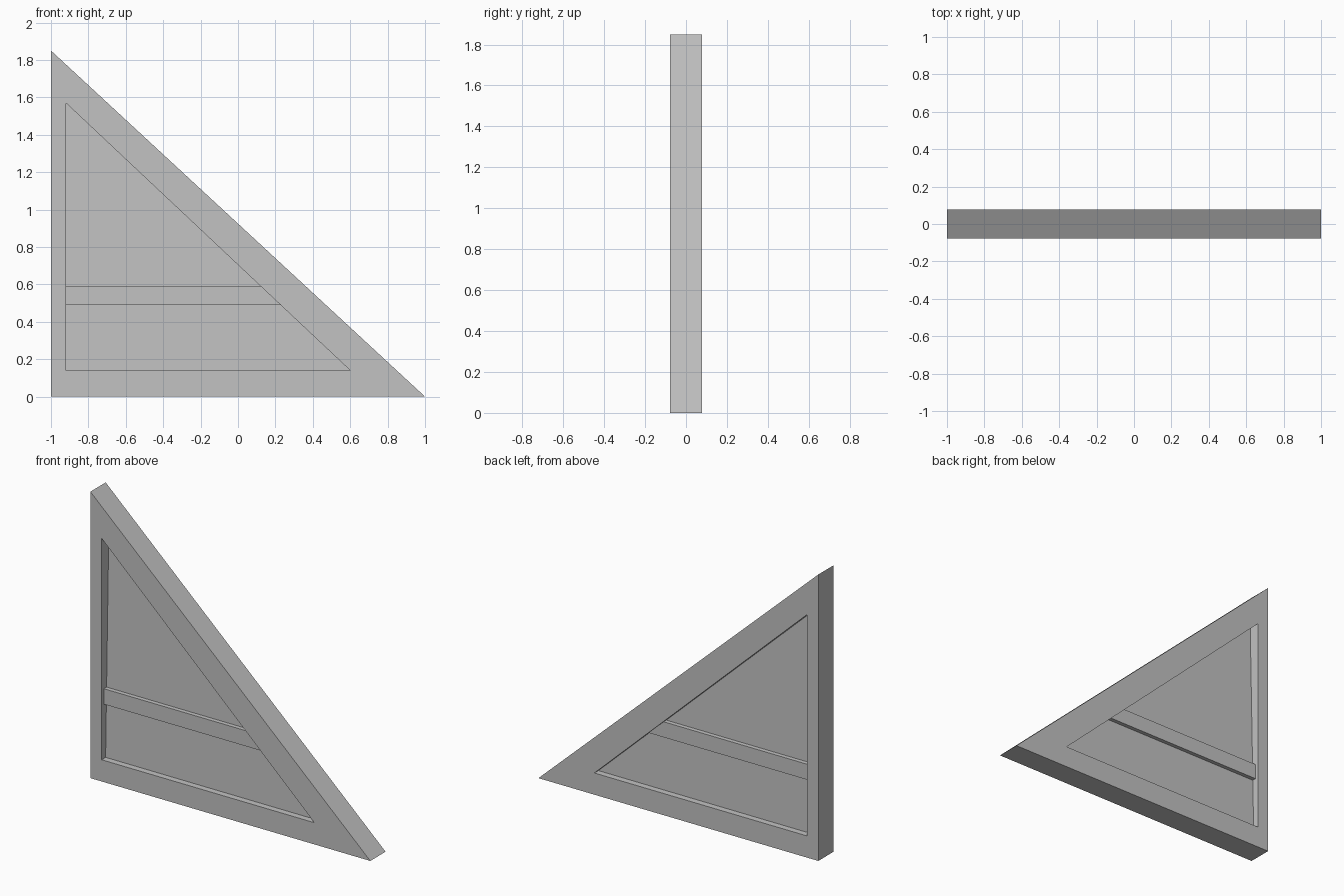
import bpy
import bmesh

cube = bpy.data.objects.get("Cube")
if cube:
    bpy.data.objects.remove(cube, do_unlink=True)

# Single plain grey finish
grey = bpy.data.materials.new("plain_grey")
grey.use_nodes = True
colour = (0.54, 0.54, 0.54, 1)
grey.diffuse_color = colour
grey.node_tree.nodes["Principled BSDF"].inputs["Base Color"].default_value = colour


def finish(bm, name):
    bmesh.ops.recalc_face_normals(bm, faces=bm.faces)
    mesh = bpy.data.meshes.new(name)
    bm.to_mesh(mesh)
    bm.free()
    mesh.materials.append(grey)
    obj = bpy.data.objects.new(name, mesh)
    bpy.context.collection.objects.link(obj)
    return obj


def loop(bm, outline, side, half):
    """Outline at the front (side -1) or back (side 1); half is depth by height."""
    return [bm.verts.new((x, side * half(z), z)) for x, z in outline]


def bridge(bm, a, b):
    for i in range(len(a)):
        j = (i + 1) % len(a)
        bm.faces.new((a[i], a[j], b[j], b[i]))


def slab(name, outline, half):
    bm = bmesh.new()
    front, back = (loop(bm, outline, s, half) for s in (-1, 1))
    bm.faces.new(front)
    bm.faces.new(back[::-1])
    bridge(bm, front, back)
    return finish(bm, name)


def ring(name, outer, inner, half):
    bm = bmesh.new()
    of, ob = (loop(bm, outer, s, half) for s in (-1, 1))
    nf, nb = (loop(bm, inner, s, half) for s in (-1, 1))
    for a, b in ((of, ob), (ob, nb), (nb, nf), (nf, of)):
        bridge(bm, a, b)
    return finish(bm, name)


LEFT, LOW, RIGHT, HIGH = -0.92, 0.14, 0.60, 1.57
outer = [(-1, 0), (1, 0), (-1, 1.85)]
inner = [(LEFT, LOW), (RIGHT, LOW), (LEFT, HIGH)]


def slope_x(z):
    return RIGHT + (LEFT - RIGHT) * (z - LOW) / (HIGH - LOW)


# Triangular border
ring("triangular_frame", outer, inner, lambda z: 0.078)

# Recessed panel, thinning towards the top
slab("tapered_panel", inner,
     lambda z: 0.037 - 0.032 * (z - LOW) / (HIGH - LOW))

# Cross rail, cut to the slope of the frame
z0, z1 = 0.49, 0.59
slab("cross_rail",
     [(LEFT, z0), (slope_x(z0), z0), (slope_x(z1), z1), (LEFT, z1)],
     lambda z: 0.055)
